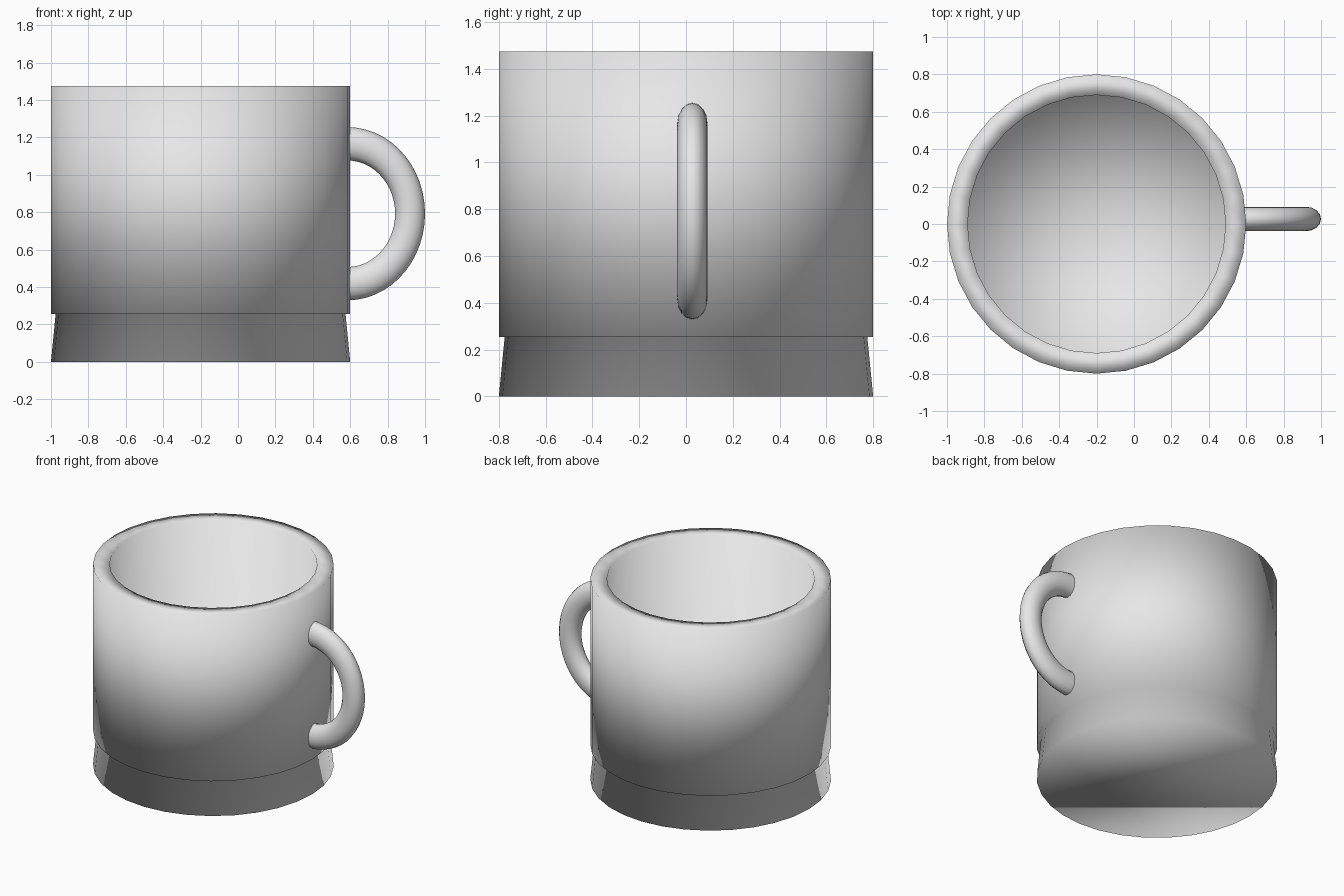
import bpy, bmesh
from math import sin, cos, pi, radians

cube = bpy.data.objects.get("Cube")
if cube:
    bpy.data.objects.remove(cube)

grey = bpy.data.materials.new("plain grey")
grey.use_nodes = True
grey.diffuse_color = (0.8, 0.8, 0.8, 1)
grey.node_tree.nodes["Principled BSDF"].inputs["Base Color"].default_value = (0.8, 0.8, 0.8, 1)


def finish(name, bm, location):
    """Turn a bmesh into a smooth-shaded grey object."""
    bmesh.ops.recalc_face_normals(bm, faces=bm.faces)
    for face in bm.faces:
        face.smooth = True
    mesh = bpy.data.meshes.new(name)
    bm.to_mesh(mesh)
    bm.free()
    mesh.materials.append(grey)
    obj = bpy.data.objects.new(name, mesh)
    obj.location = location
    bpy.context.collection.objects.link(obj)


def bridge(bm, rings):
    """Join consecutive closed rings with quads."""
    for a, b in zip(rings, rings[1:]):
        n = len(a)
        for i in range(n):
            j = (i + 1) % n
            bm.faces.new((a[i], a[j], b[j], b[i]))


# Cup: foot, ledge, outer wall, flat rim, inner wall
SIDES = 32
profile = [(0.8, 0), (0.775, 0.255), (0.8, 0.255), (0.8, 1.475), (0.69, 1.475), (0.69, 0.25)]
bm = bmesh.new()
rings = [[bm.verts.new((r * cos(2 * pi * i / SIDES), r * sin(2 * pi * i / SIDES), z))
          for i in range(SIDES)] for r, z in profile]
bridge(bm, rings)
bm.faces.new(rings[0])
# Inner floor
floor = bm.faces.new(rings[-1])
bmesh.ops.poke(bm, faces=[floor])
finish("cup", bm, (-0.2, 0, 0))

# Handle: half of a stretched ring, its ends sunk into the wall
STEPS, TUBE = 28, 16
bm = bmesh.new()
rings = []
for s in range(STEPS + 1):
    a = radians(-97 + 194 * s / STEPS)
    ring = []
    for t in range(TUBE):
        b = 2 * pi * t / TUBE
        ring.append(bm.verts.new(((0.336 + 0.08 * cos(b)) * cos(a),
                                  0.065 * sin(b),
                                  (0.374 + 0.089 * cos(b)) * sin(a))))
    rings.append(ring)
bridge(bm, rings)
bm.faces.new(rings[0])
bm.faces.new(rings[-1])
finish("handle", bm, (0.584, 0.027, 0.792))
